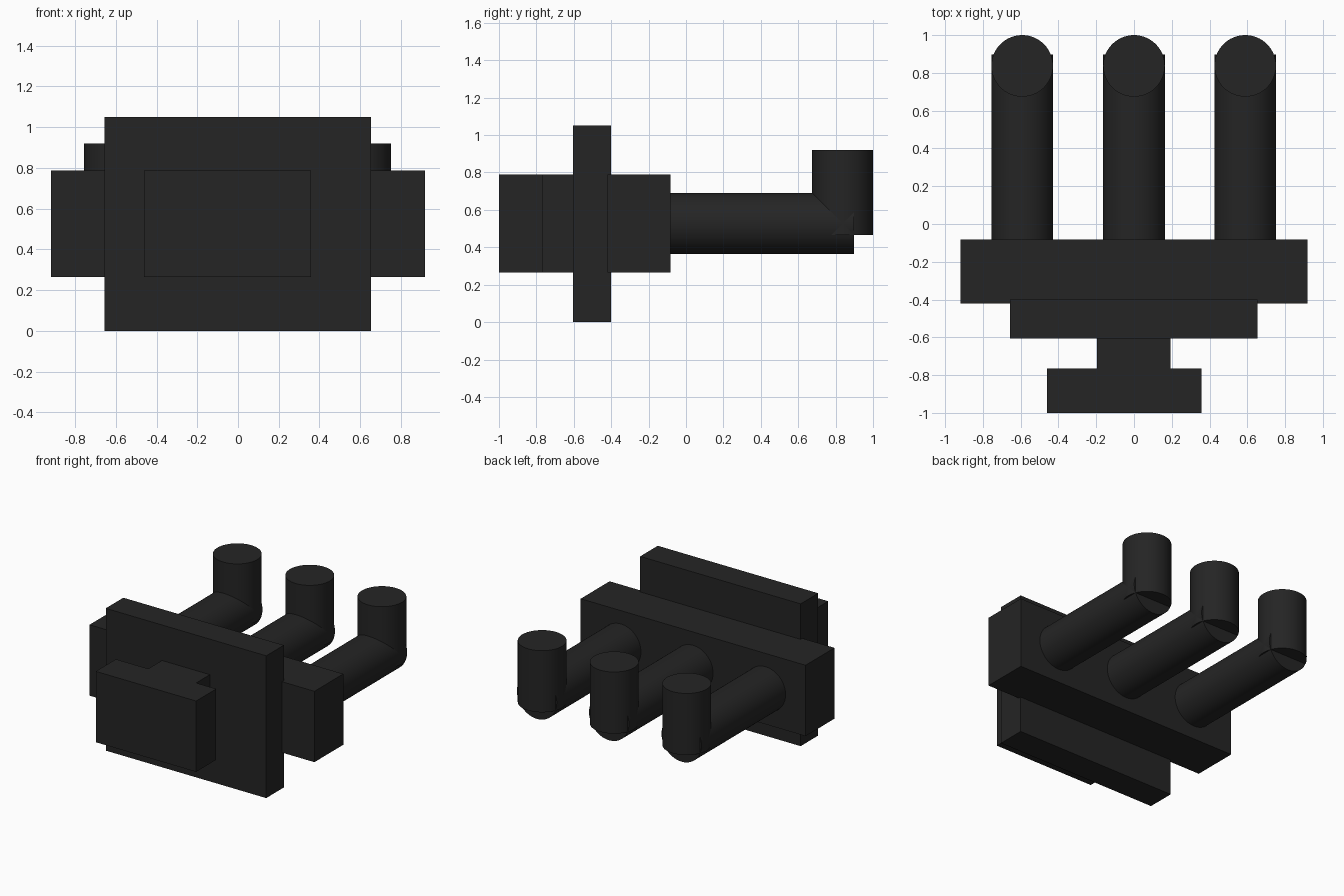
import bpy
import math

if "Cube" in bpy.data.objects:
    bpy.data.objects.remove(bpy.data.objects["Cube"])

black = bpy.data.materials.new("matte black")
black.diffuse_color = (0.018, 0.018, 0.018, 1)
black.use_nodes = True
black.node_tree.nodes["Principled BSDF"].inputs["Base Color"].default_value = black.diffuse_color


def box(name, x0, x1, y0, y1, z0, z1):
    bpy.ops.mesh.primitive_cube_add(
        size=1, location=((x0 + x1) / 2, (y0 + y1) / 2, (z0 + z1) / 2))
    ob = bpy.context.object
    ob.name = name
    ob.scale = (x1 - x0, y1 - y0, z1 - z0)
    bpy.ops.object.transform_apply(location=False, rotation=False, scale=True)
    ob.data.materials.append(black)


def tube(name, radius, length, location, tilt=0):
    bpy.ops.mesh.primitive_cylinder_add(
        vertices=64, radius=radius, depth=length,
        location=location, rotation=(tilt, 0, 0))
    ob = bpy.context.object
    ob.name = name
    ob.data.materials.append(black)
    bpy.ops.object.shade_smooth_by_angle(angle=math.radians(35))


# Blocks, from the rear body to the front head
box("rear_body", -0.918, 0.918, -0.42, -0.083, 0.265, 0.788)
box("front_plate", -0.656, 0.654, -0.605, -0.40, 0, 1.05)
box("neck", -0.197, 0.194, -0.77, -0.60, 0.265, 0.788)
box("head", -0.461, 0.358, -1.0, -0.765, 0.265, 0.788)

# Three elbow pipes: a horizontal run and an upright end
R = 0.163
for side, x in (("left", -0.592), ("middle", 0.0), ("right", 0.589)):
    tube(side + "_pipe_run", R, 1.0, (x, 0.398, 0.527), math.pi / 2)
    tube(side + "_pipe_end", R, 0.455, (x, 0.837, 0.6925))
